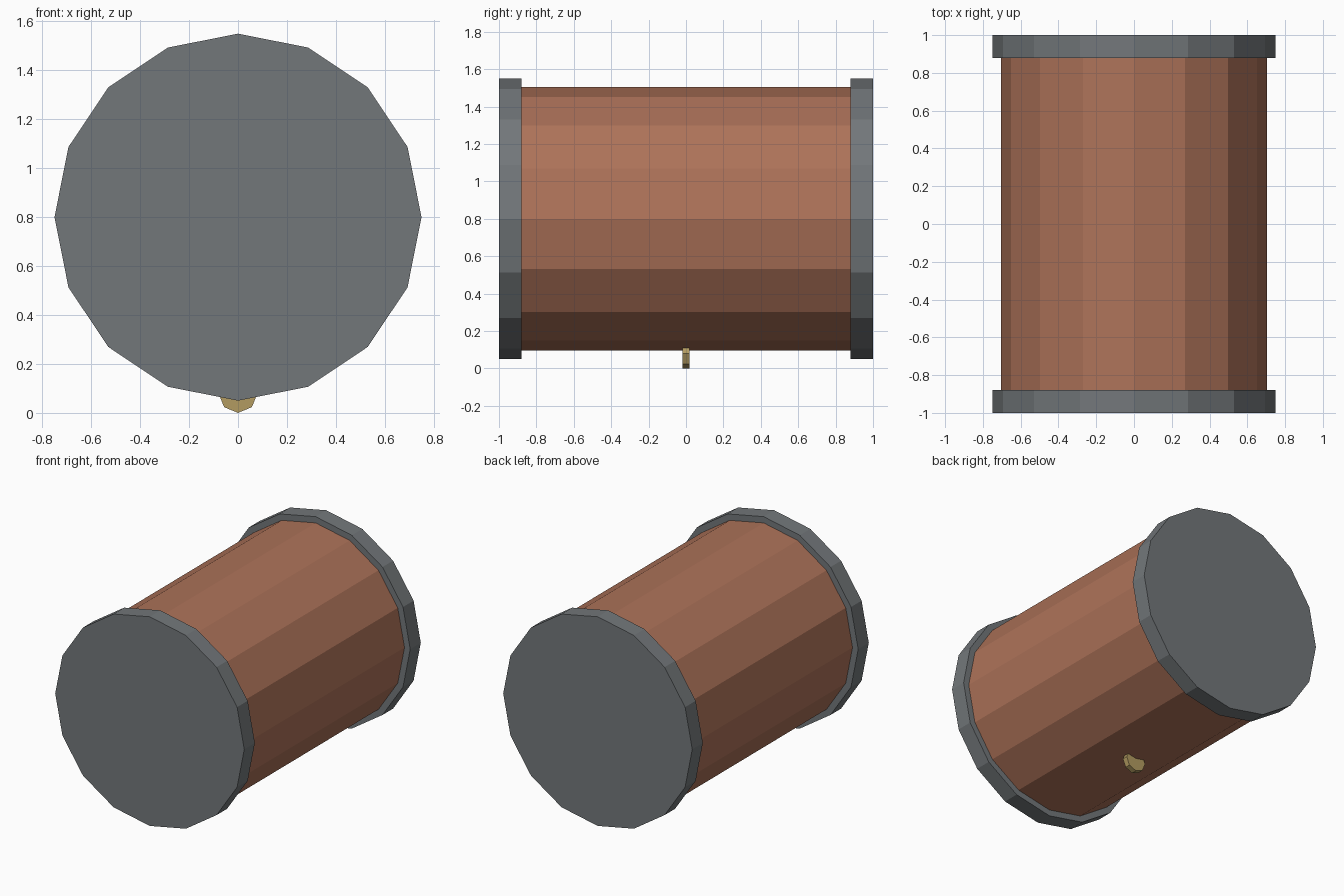
import bpy
import math

if "Cube" in bpy.data.objects:
    bpy.data.objects.remove(bpy.data.objects["Cube"])


def material(name, rgb):
    m = bpy.data.materials.new(name)
    m.diffuse_color = (*rgb, 1.0)
    m.use_nodes = True
    m.node_tree.nodes["Principled BSDF"].inputs["Base Color"].default_value = m.diffuse_color
    return m


def drum(name, sides, radius, y0, y1, z, mat):
    """Flat-shaded prism lying along y, with a corner pointing straight up."""
    bpy.ops.mesh.primitive_cylinder_add(
        vertices=sides, radius=radius, depth=y1 - y0,
        location=(0, (y0 + y1) / 2, z), rotation=(math.pi / 2, 0, 0))
    ob = bpy.context.object
    ob.name = name
    ob.data.materials.append(mat)
    bpy.ops.object.transform_apply(location=False, rotation=True, scale=True)
    return ob


copper = material("copper", (0.42, 0.17, 0.10))
iron = material("iron", (0.17, 0.185, 0.195))
brass = material("brass", (0.45, 0.33, 0.12))

# Barrel between the two end caps
drum("barrel", 16, 0.705, -0.88, 0.88, 0.80, copper)

# Wider end caps
drum("front_cap", 16, 0.75, -1.0, -0.88, 0.80, iron)
drum("back_cap", 16, 0.75, 0.88, 1.0, 0.80, iron)

# Small lug set into the underside
drum("bottom_lug", 8, 0.08, -0.02, 0.02, 0.08, brass)
